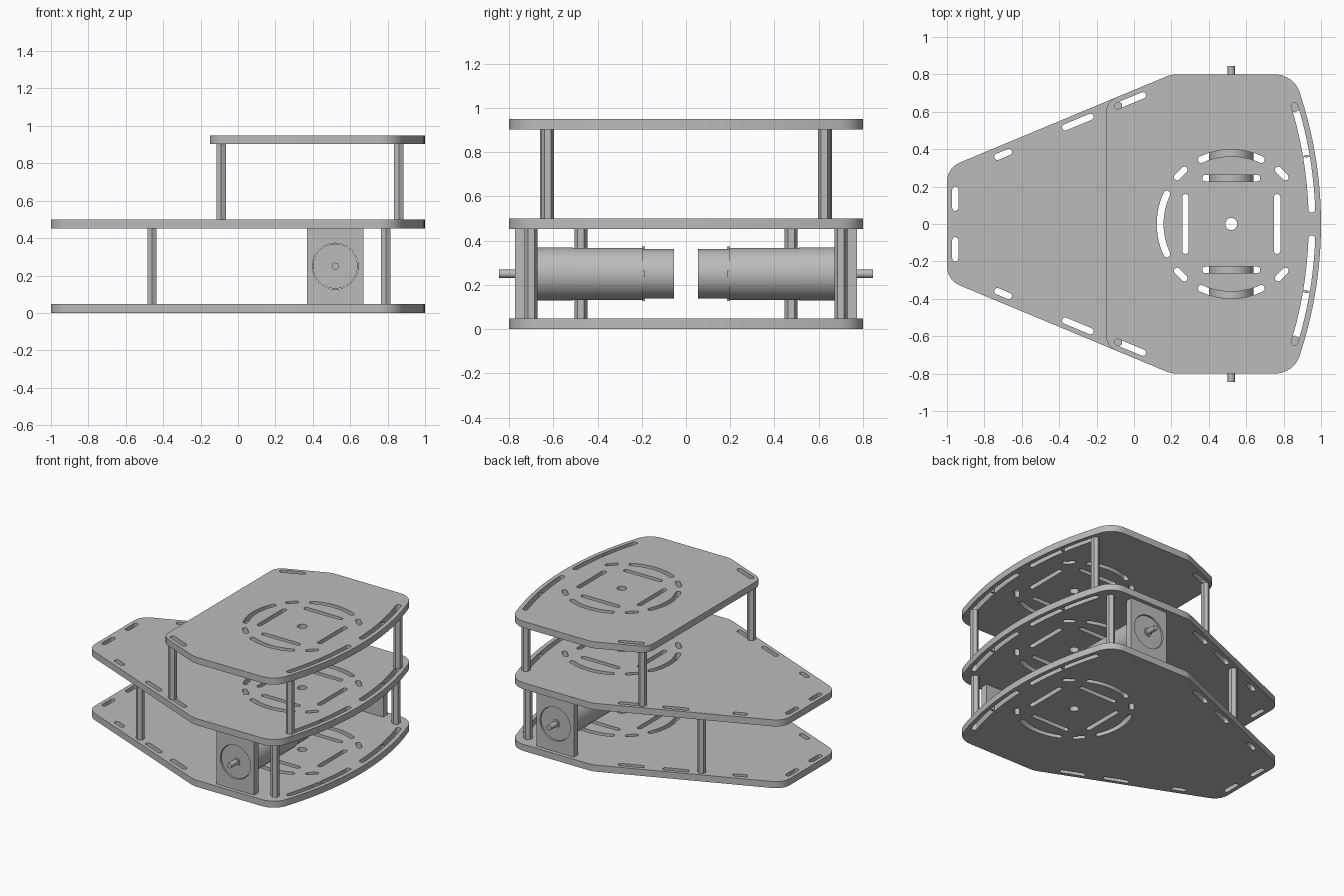
import bpy
import bmesh
from math import sin, cos, pi, atan2, radians, sqrt, tan
from mathutils import Matrix, Vector

cube = bpy.data.objects.get("Cube")
if cube:
    bpy.data.objects.remove(cube, do_unlink=True)

GREY = (0.5, 0.5, 0.5, 1)
grey = bpy.data.materials.new("light grey")
grey.use_nodes = True
grey.diffuse_color = GREY
grey.node_tree.nodes["Principled BSDF"].inputs["Base Color"].default_value = GREY


def finish(name, bm, smooth=True):
    """Turn a bmesh into a grey object."""
    bmesh.ops.remove_doubles(bm, verts=bm.verts, dist=1e-5)
    bmesh.ops.recalc_face_normals(bm, faces=bm.faces)
    mesh = bpy.data.meshes.new(name)
    bm.to_mesh(mesh)
    bm.free()
    mesh.materials.clear()
    mesh.materials.append(grey)
    for p in mesh.polygons:
        p.material_index = 0
    ob = bpy.data.objects.new(name, mesh)
    bpy.context.collection.objects.link(ob)
    if smooth:
        bpy.ops.object.select_all(action='DESELECT')
        ob.select_set(True)
        bpy.context.view_layer.objects.active = ob
        bpy.ops.object.shade_smooth_by_angle(angle=radians(30))
    return ob


def slab(name, loops, thickness, matrix):
    """Flat sheet: first loop is the outline, the others are holes."""
    curve = bpy.data.curves.new(name + "_outline", 'CURVE')
    curve.dimensions = '2D'
    curve.fill_mode = 'BOTH'
    curve.extrude = thickness / 2
    for loop in loops:
        spline = curve.splines.new('POLY')
        spline.points.add(len(loop) - 1)
        for point, (x, y) in zip(spline.points, loop):
            point.co = (x, y, 0, 1)
        spline.use_cyclic_u = True
    temp = bpy.data.objects.new("outline_helper", curve)
    bpy.context.collection.objects.link(temp)
    bpy.context.view_layer.update()
    graph = bpy.context.evaluated_depsgraph_get()
    mesh = bpy.data.meshes.new_from_object(temp.evaluated_get(graph))
    bm = bmesh.new()
    bm.from_mesh(mesh)
    bpy.data.objects.remove(temp, do_unlink=True)
    bpy.data.meshes.remove(mesh)
    bm.transform(matrix)
    return finish(name, bm)


def arc(cx, cy, r, a0, a1, n=8):
    return [(cx + r * cos(a0 + (a1 - a0) * i / n),
             cy + r * sin(a0 + (a1 - a0) * i / n)) for i in range(n + 1)]


def rounded(corners):
    """Round each (x, y, radius) corner of a closed outline."""
    out = []
    for i, (x, y, r) in enumerate(corners):
        p = Vector((x, y))
        if r == 0:
            out.append((x, y))
            continue
        a = (Vector(corners[i - 1][:2]) - p).normalized()
        b = (Vector(corners[(i + 1) % len(corners)][:2]) - p).normalized()
        half = a.angle(b) / 2
        c = p + (a + b).normalized() * r / sin(half)
        start, end = p + a * r / tan(half) - c, p + b * r / tan(half) - c
        a0 = atan2(start.y, start.x)
        turn = (atan2(end.y, end.x) - a0 + pi) % (2 * pi) - pi
        out += arc(c.x, c.y, r, a0, a0 + turn)
    return out


def slot(x, y, length, angle, w=0.034):
    """Straight round-ended slot."""
    d, a = length / 2 - w / 2, radians(angle)
    dx, dy = d * cos(a), d * sin(a)
    return (arc(x + dx, y + dy, w / 2, a - pi / 2, a + pi / 2) +
            arc(x - dx, y - dy, w / 2, a + pi / 2, a + 3 * pi / 2))


def arc_slot(cx, r, a0, a1, w=0.036):
    """Curved round-ended slot around (cx, 0)."""
    h = w / 2
    return (arc(cx, 0, r + h, a0, a1, 16) +
            arc(cx + r * cos(a1), r * sin(a1), h, a1, a1 + pi)[1:-1] +
            arc(cx, 0, r - h, a1, a0, 16) +
            arc(cx + r * cos(a0), r * sin(a0), h, a0 + pi, a0 + 2 * pi)[1:-1])


def flip(loop):
    return [(x, -y) for x, y in loop]


# Deck outline: straight or tapered rear, bowed nose
BOW_X, BOW_R, HUB = -1.22, 2.22, 0.52
SLOPE = 22.6


def outline(left, corner_y, radius):
    bow = [(BOW_X + sqrt(BOW_R ** 2 - y * y), y, 0)
           for y in [0.68 * (1 - i / 12) for i in range(25)]]
    upper = [(left, corner_y, radius), (0.2, 0.8, 0.15), (0.858, 0.8, 0.14)]
    return rounded(upper + bow + [(x, -y, r) for x, y, r in reversed(upper)])


# Slots: mirrored pairs, then the ring of slots around the hub
pairs = [slot(-0.955, 0.135, 0.13, 90),
         slot(-0.70, 0.372, 0.10, SLOPE),
         slot(-0.30, 0.545, 0.18, SLOPE),
         slot(-0.02, 0.66, 0.18, SLOPE),
         arc_slot(BOW_X, 2.172, 0.172, 0.295),
         arc_slot(BOW_X, 2.172, 0.036, 0.163),
         slot(HUB, 0.245, 0.31, 0),
         slot(HUB - 0.27, 0.27, 0.09, 45),
         slot(HUB + 0.27, 0.27, 0.09, -45),
         arc_slot(HUB, 0.38, radians(65), radians(115))]
slots = [s for p in pairs for s in (p, flip(p))]
slots += [slot(HUB - 0.245, 0, 0.32, 90), slot(HUB + 0.245, 0, 0.32, 90),
          arc_slot(HUB, 0.38, radians(155), radians(205)),
          arc(HUB, 0, 0.032, 0, 2 * pi, 24)[:-1]]

T = 0.048
tapered = outline(-1, 0.30, 0.11)
short = outline(-0.15, 0.654, 0.09)
short_slots = [s for s in slots if min(x for x, y in s) > -0.15]
for name, edge, holes, z in (("bottom_deck", tapered, slots, 0),
                             ("middle_deck", tapered, slots, 0.452),
                             ("top_deck", short, short_slots, 0.902)):
    slab(name, [edge] + holes, T, Matrix.Translation((0, 0, z + T / 2)))


# Hexagonal standoffs between decks
def standoff(name, x, y, z0, z1):
    bm = bmesh.new()
    place = Matrix.Translation((x, y, (z0 + z1) / 2)) @ Matrix.Rotation(pi / 2, 4, 'Z')
    bmesh.ops.create_cone(bm, cap_ends=True, segments=6, radius1=0.029,
                          radius2=0.029, depth=z1 - z0, matrix=place)
    # keep a corner pointing sideways
    xs = [v.co.x for v in bm.verts]
    ys = [v.co.y for v in bm.verts]
    if max(xs) - min(xs) > max(ys) - min(ys):
        bmesh.ops.rotate(bm, verts=bm.verts, cent=(x, y, 0),
                         matrix=Matrix.Rotation(pi / 2, 3, 'Z'))
    finish(name, bm, smooth=False)


# Motor parts, turned around the y axis
def turned(name, profile, side, segments=48):
    bm = bmesh.new()
    vs = [bm.verts.new((HUB, side * y, 0.25 + r)) for y, r in profile]
    es = [bm.edges.new(pair) for pair in zip(vs, vs[1:])]
    bmesh.ops.spin(bm, geom=vs + es, cent=(HUB, 0, 0.25), axis=(0, 1, 0),
                   angle=2 * pi, steps=segments)
    finish(name, bm)


for side, label in ((1, "back"), (-1, "front")):
    for where, x, y, z0, z1 in (("lower_rear", -0.46, 0.475, T, 0.452),
                                ("lower_nose", 0.79, 0.70, T, 0.452),
                                ("upper_rear", -0.09, 0.63, 0.50, 0.902),
                                ("upper_nose", 0.86, 0.625, 0.50, 0.902)):
        standoff(f"{label}_{where}_standoff", x, side * y, z0, z1)

    # Upright bracket with a round motor opening
    w, h = 0.152, 0.202
    plate = [(-w, -h), (w, -h), (w, h), (-w, h)]
    slab(label + "_motor_bracket", [plate, arc(0, 0, 0.123, 0, 2 * pi, 32)[:-1]], 0.05,
         Matrix.Translation((HUB, side * 0.747, 0.25)) @ Matrix.Rotation(pi / 2, 4, 'X'))

    turned(label + "_gearbox", [(0.763, 0), (0.763, 0.12), (0.51, 0.12), (0.51, 0)], side)
    turned(label + "_motor_can", [(0.51, 0), (0.51, 0.118), (0.195, 0.118), (0.195, 0)], side)
    turned(label + "_motor_cap", [(0.195, 0), (0.195, 0.112), (0.055, 0.112), (0.055, 0)], side)
    turned(label + "_shaft_collar", [(0.77, 0), (0.77, 0.03), (0.76, 0.03), (0.76, 0)], side)
    turned(label + "_shaft", [(0.845, 0), (0.845, 0.019), (0.76, 0.019), (0.76, 0)], side, 16)

    # Crimp tabs at the can's rim
    bm = bmesh.new()
    for k in range(4):
        turn = Matrix.Rotation(k * pi / 2, 4, 'Y')
        bmesh.ops.create_cube(bm, size=1, matrix=Matrix.Translation((HUB, side * 0.193, 0.25))
                              @ turn @ Matrix.Translation((0, 0, 0.116))
                              @ Matrix.Diagonal((0.03, 0.014, 0.014, 1)))
    finish(label + "_crimp_tabs", bm, smooth=False)
